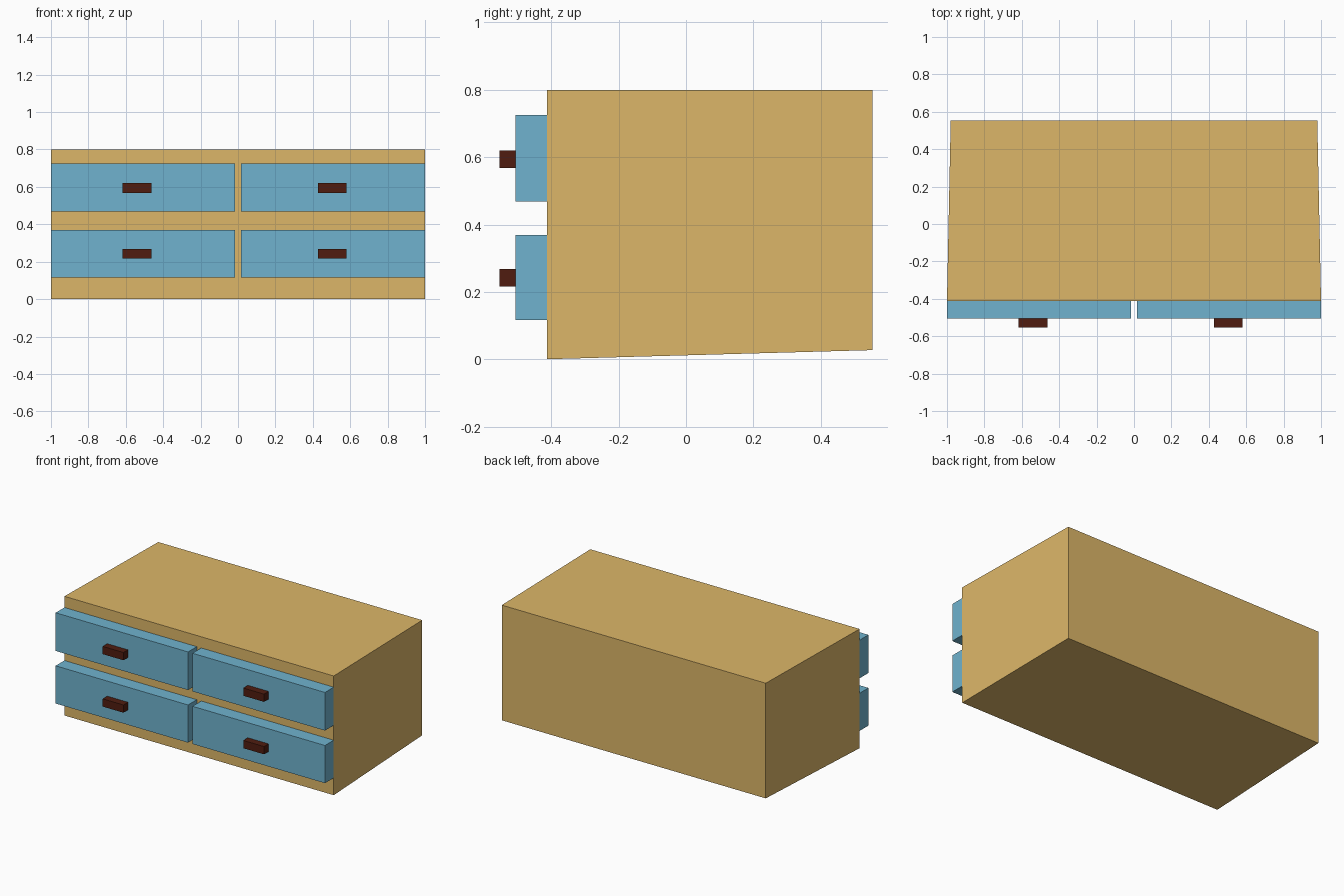
import bpy
import bmesh

if "Cube" in bpy.data.objects:
    bpy.data.objects.remove(bpy.data.objects["Cube"])


def material(name, color):
    mat = bpy.data.materials.new(name)
    mat.diffuse_color = (*color, 1)
    mat.use_nodes = True
    mat.node_tree.nodes["Principled BSDF"].inputs["Base Color"].default_value = mat.diffuse_color
    return mat


def box(name, x, y, z, mat, adjust=None):
    """Box spanning the given (min, max) ranges, optionally reshaped per vertex."""
    bm = bmesh.new()
    bmesh.ops.create_cube(bm, size=1)
    for v in bm.verts:
        v.co = [r[int(c > 0)] for r, c in zip((x, y, z), v.co)]
        if adjust:
            adjust(v.co)
    mesh = bpy.data.meshes.new(name)
    bm.to_mesh(mesh)
    bm.free()
    mesh.materials.append(mat)
    obj = bpy.data.objects.new(name, mesh)
    bpy.context.collection.objects.link(obj)
    return obj


wood = material("wood", (0.72, 0.47, 0.14))
blue = material("blue_paint", (0.16, 0.45, 0.62))
dark = material("dark_handle", (0.08, 0.012, 0.005))

FRONT, BACK = -0.413, 0.554
DRAWER_FRONT, HANDLE_FRONT = -0.506, -0.554


# Cabinet narrows slightly toward the back, and its underside rises
def taper_back(co):
    if co.y > 0:
        co.x *= 0.98
        if co.z < 0.1:
            co.z = 0.027


box("cabinet_body", (-1, 1), (FRONT, BACK), (0, 0.8), wood, taper_back)

# Four drawers, each with a small block handle
for row, z, hz in (("lower", (0.116, 0.369), 0.242), ("upper", (0.469, 0.725), 0.594)):
    for side, x, hx in (("left", (-1, -0.017), -0.54), ("right", (0.016, 1), 0.504)):
        box(f"{row}_{side}_drawer", x, (DRAWER_FRONT, FRONT), z, blue)
        box(f"{row}_{side}_handle", (hx - 0.077, hx + 0.077),
            (HANDLE_FRONT, DRAWER_FRONT), (hz - 0.026, hz + 0.026), dark)
